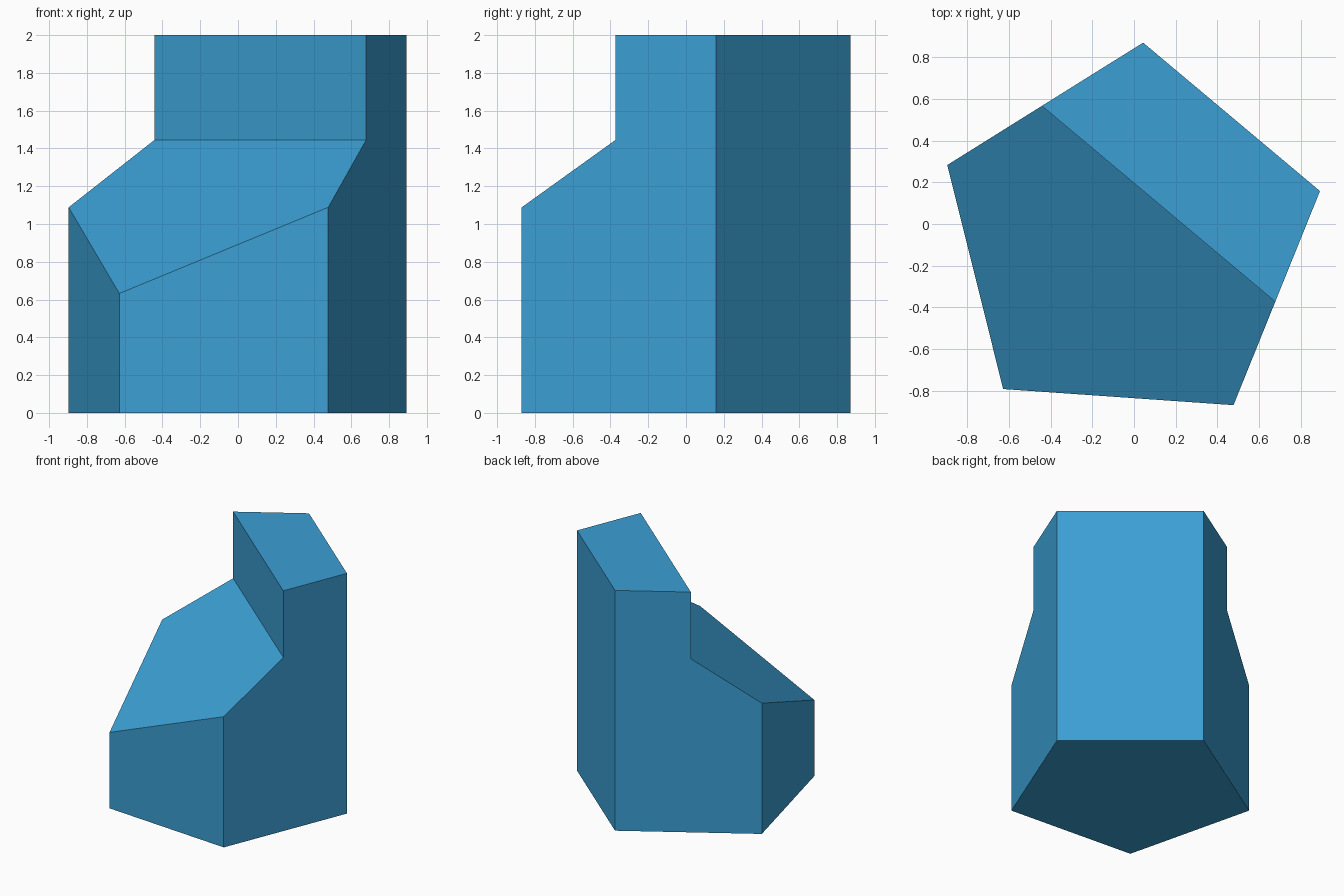
import bpy, bmesh, math
from mathutils import Matrix, Vector

cube = bpy.data.objects.get("Cube")
if cube:
    bpy.data.objects.remove(cube, do_unlink=True)

RADIUS, HEIGHT = 0.943, 2.0
CENTRE = Vector((-0.022, -0.07, 0))
FOLD_Z, FOLD_DIST, SLOPE = 1.445, 0.218, 0.70
back = Vector((math.cos(math.radians(50)), math.sin(math.radians(50)), 0))

# Single flat blue
blue = bpy.data.materials.new("blue")
colour = (0.044, 0.35, 0.66, 1)
blue.diffuse_color = colour
blue.use_nodes = True
blue.node_tree.nodes["Principled BSDF"].inputs["Base Color"].default_value = colour

# Pentagonal prism up to the foot of the upright step
bm = bmesh.new()
bmesh.ops.create_cone(bm, cap_ends=True, segments=5, radius1=RADIUS, radius2=RADIUS,
                      depth=FOLD_Z,
                      matrix=Matrix.Translation(CENTRE + Vector((0, 0, FOLD_Z / 2)))
                      @ Matrix.Rotation(math.radians(-4), 4, 'Z'))

# Split along the fold line, parallel to the back wall
bmesh.ops.bisect_plane(bm, geom=bm.verts[:] + bm.edges[:] + bm.faces[:],
                       plane_co=CENTRE + back * FOLD_DIST, plane_no=back)

# Slope the front part of the top downwards
for v in bm.verts:
    d = (v.co - CENTRE).dot(back) - FOLD_DIST
    if v.co.z > 1 and d < -0.001:
        v.co.z += SLOPE * d

# Raise the rear part of the top into the tall block
bm.normal_update()
rear = [f for f in bm.faces if f.normal.z > 0.99
        and (f.calc_center_median() - CENTRE).dot(back) > FOLD_DIST]
raised = bmesh.ops.extrude_discrete_faces(bm, faces=rear)["faces"]
for v in {v for f in raised for v in f.verts}:
    v.co.z = HEIGHT

# Merge coplanar faces so every side is one clean flat face
bmesh.ops.dissolve_limit(bm, angle_limit=math.radians(1), verts=bm.verts[:], edges=bm.edges[:])
bmesh.ops.recalc_face_normals(bm, faces=bm.faces[:])

mesh = bpy.data.meshes.new("stepped_pentagon_block")
bm.to_mesh(mesh)
bm.free()
mesh.materials.append(blue)
block = bpy.data.objects.new("stepped_pentagon_block", mesh)
bpy.context.collection.objects.link(block)
